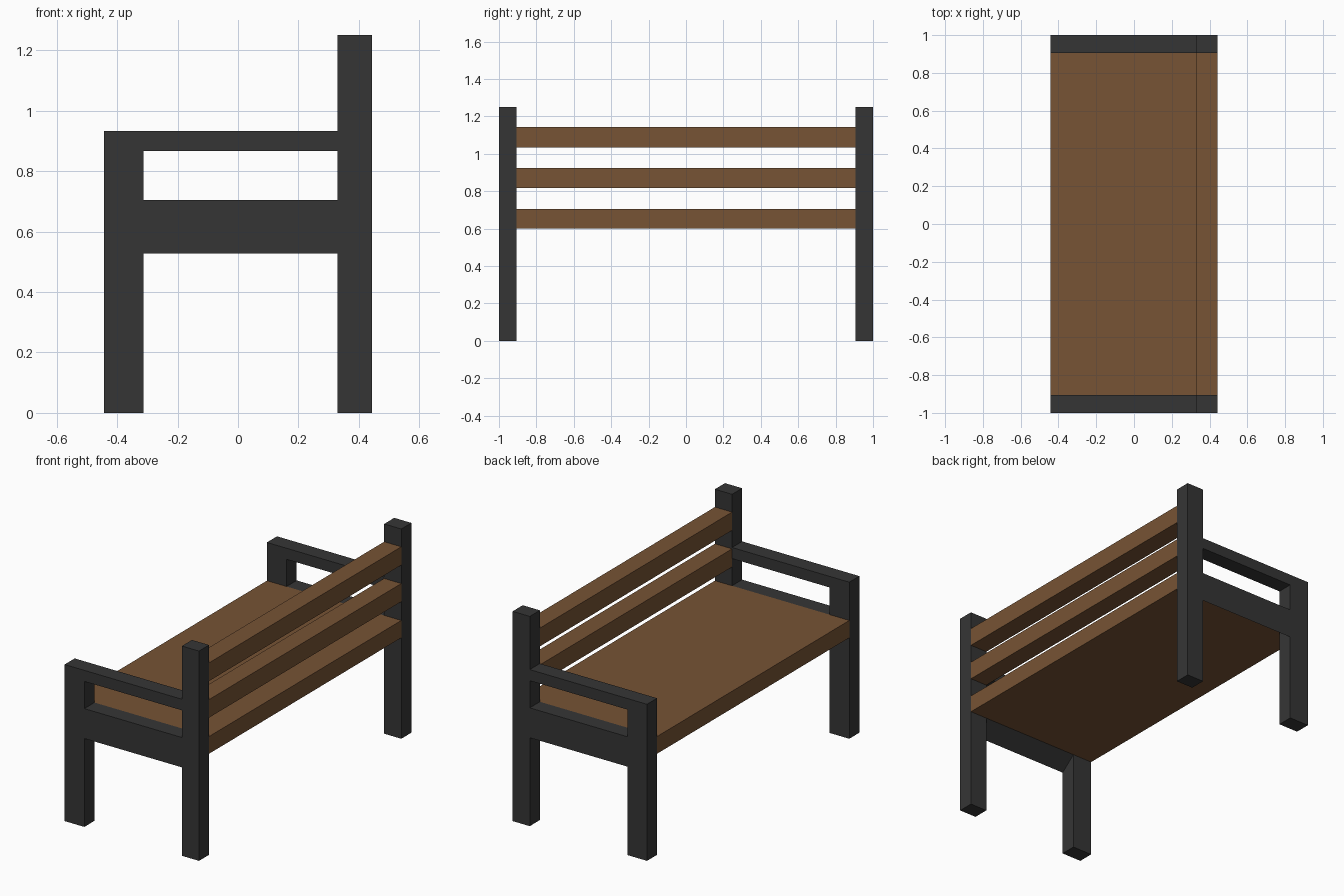
import bpy

if "Cube" in bpy.data.objects:
    bpy.data.objects.remove(bpy.data.objects["Cube"])


def material(name, rgb):
    m = bpy.data.materials.new(name)
    m.diffuse_color = (*rgb, 1.0)
    m.use_nodes = True
    m.node_tree.nodes["Principled BSDF"].inputs["Base Color"].default_value = m.diffuse_color
    return m


DARK = material("dark grey metal", (0.036, 0.036, 0.036))
WOOD = material("brown wood", (0.184, 0.087, 0.035))

# Shared measurements
FRONT, FRONT_IN = -0.443, -0.313   # front leg, x range
BACK_IN, BACK = 0.33, 0.443        # back post, x range
INNER, OUTER = 0.905, 1.0          # end frame, y range
SEAT_LOW, SEAT_TOP = 0.602, 0.705


def prism(name, x0, x1, profile, mat):
    """Extrude a counter-clockwise (y, z) profile along x."""
    n = len(profile)
    verts = [(x, y, z) for x in (x0, x1) for y, z in profile]
    faces = [tuple(reversed(range(n))), tuple(range(n, 2 * n))]
    faces += [(i, (i + 1) % n, n + (i + 1) % n, n + i) for i in range(n)]
    mesh = bpy.data.meshes.new(name)
    mesh.from_pydata(verts, [], faces)
    mesh.materials.append(mat)
    obj = bpy.data.objects.new(name, mesh)
    bpy.context.collection.objects.link(obj)
    return obj


def box(name, x0, x1, y0, y1, z0, z1, mat):
    return prism(name, x0, x1, [(y0, z0), (y1, z0), (y1, z1), (y0, z1)], mat)


# End frame parts, built at +y and mirrored to -y
frame = [
    box("front_leg", FRONT, FRONT_IN, INNER, OUTER, 0.0, 0.933, DARK),
    box("back_post", BACK_IN, BACK, INNER, OUTER, 0.0, 1.25, DARK),
    box("armrest", FRONT_IN, BACK_IN, INNER, OUTER, 0.867, 0.933, DARK),
    # side rail with an underside sloping up to the seat
    prism("side_rail", FRONT_IN, BACK_IN,
          [(INNER, SEAT_LOW), (OUTER, 0.527), (OUTER, SEAT_TOP), (INNER, SEAT_TOP)], DARK),
]
for part in frame:
    mod = part.modifiers.new("Mirror", 'MIRROR')
    mod.use_axis = (False, True, False)
    mod.use_mirror_merge = False

# Seat board, flush with the legs front and back
box("seat", FRONT, BACK, -INNER, INNER, SEAT_LOW, SEAT_TOP, WOOD)

# Backrest slats between the posts
for name, z0, z1 in (("lower_back_slat", 0.817, 0.925), ("upper_back_slat", 1.035, 1.144)):
    box(name, BACK_IN, BACK, -INNER, INNER, z0, z1, WOOD)
